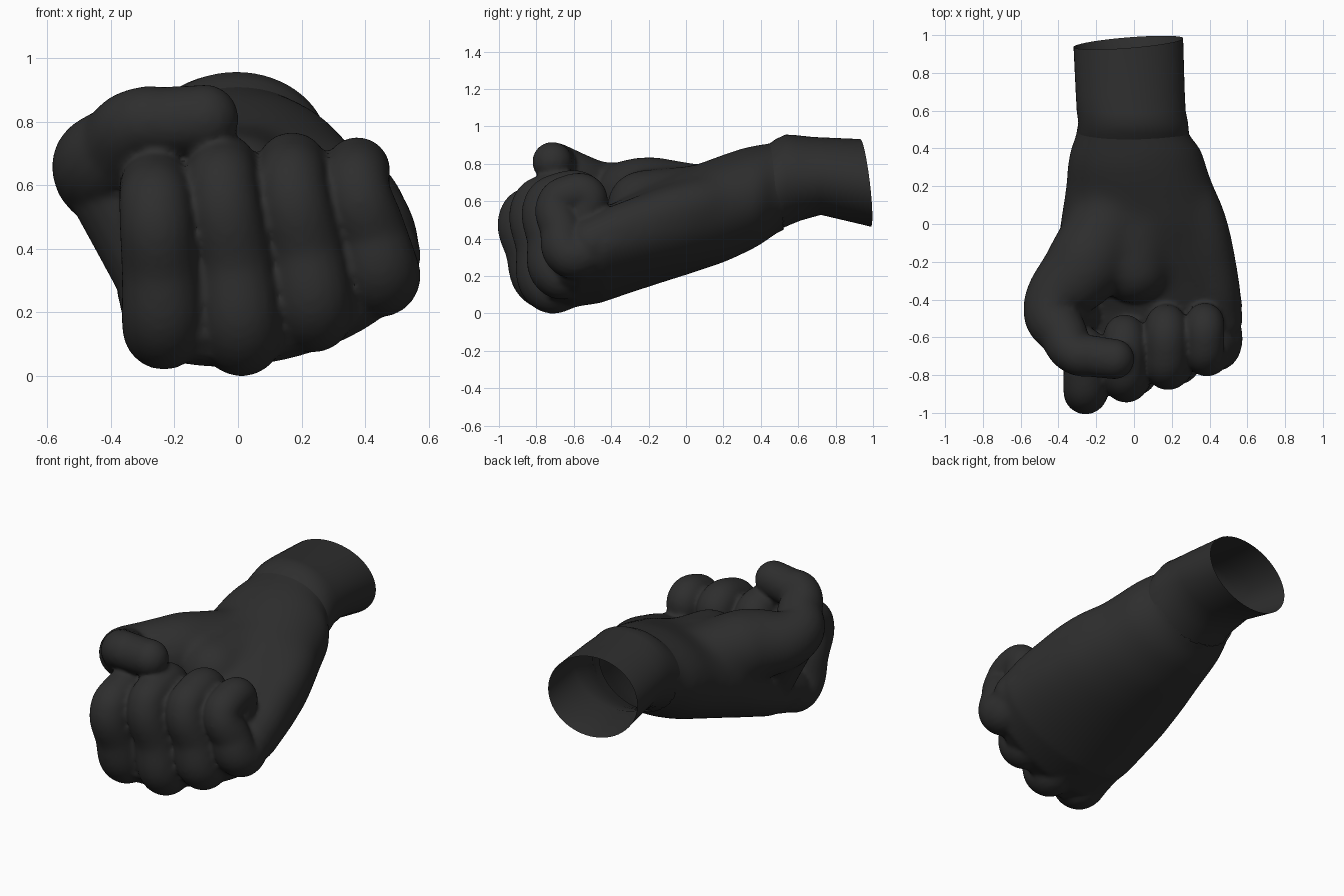
import bpy, bmesh, math
from mathutils import Vector

cube = bpy.data.objects.get("Cube")
if cube:
    bpy.data.objects.remove(cube, do_unlink=True)

black = bpy.data.materials.new("black fabric")
black.use_nodes = True
colour = (0.027, 0.027, 0.027, 1)
black.diffuse_color = colour
black.node_tree.nodes["Principled BSDF"].inputs["Base Color"].default_value = colour


def add_object(name, data):
    obj = bpy.data.objects.new(name, data)
    bpy.context.collection.objects.link(obj)
    return obj


def ring(bm, y, xc, zc, hw, hh, tilt=0.0, slant=(0, 0), sides=64):
    """Elliptical cross-section across the arm, optionally tilted or slanted."""
    verts = []
    for i in range(sides):
        a = math.tau * i / sides
        u, v = hw * math.cos(a), hh * math.sin(a)
        x = u * math.cos(tilt) - v * math.sin(tilt)
        z = u * math.sin(tilt) + v * math.cos(tilt)
        verts.append(bm.verts.new((xc + x, y + slant[0] * x + slant[1] * z, zc + z)))
    return verts


def loft(name, sections, capped):
    bm = bmesh.new()
    rings = [ring(bm, *s) for s in sections]
    for a, b in zip(rings, rings[1:]):
        for i in range(len(a)):
            j = (i + 1) % len(a)
            bm.faces.new((a[i], a[j], b[j], b[i]))
    if capped:
        bm.faces.new(rings[0])
        bm.faces.new(rings[-1])
    bmesh.ops.recalc_face_normals(bm, faces=bm.faces)
    mesh = bpy.data.meshes.new(name)
    bm.to_mesh(mesh)
    bm.free()
    return add_object(name, mesh)


def tube(bm, points):
    """Rounded limb through points of (x, y, z, radius), added to bm."""
    curve = bpy.data.curves.new("limb", "CURVE")
    curve.dimensions = "3D"
    curve.bevel_depth = 1.0
    curve.bevel_resolution = 8
    curve.use_fill_caps = True
    spline = curve.splines.new("BEZIER")
    spline.bezier_points.add(len(points) - 1)
    for bp, (x, y, z, r) in zip(spline.bezier_points, points):
        bp.co = (x, y, z)
        bp.radius = r
        bp.handle_left_type = bp.handle_right_type = "AUTO"
    obj = add_object("limb", curve)
    mesh = bpy.data.meshes.new_from_object(
        obj.evaluated_get(bpy.context.evaluated_depsgraph_get()))
    bm.from_mesh(mesh)
    bpy.data.objects.remove(obj, do_unlink=True)
    bpy.data.meshes.remove(mesh)
    for x, y, z, r in (points[0], points[-1]):
        ball = bmesh.ops.create_uvsphere(bm, u_segments=24, v_segments=16, radius=r)
        bmesh.ops.translate(bm, verts=ball["verts"], vec=Vector((x, y, z)))


# Palm and back of the hand: y, centre x, centre z, half width, half height, tilt
hand = loft("gloved_hand", [
    (0.58, -0.01, 0.71, 0.28, 0.23),
    (0.48, -0.01, 0.67, 0.295, 0.245),
    (0.40, 0.01, 0.635, 0.35, 0.27),
    (0.30, 0.015, 0.60, 0.372, 0.285),
    (0.20, 0.03, 0.56, 0.392, 0.29, 0.03),
    (0.00, 0.05, 0.49, 0.445, 0.285, 0.06),
    (-0.20, 0.07, 0.41, 0.475, 0.265, 0.12),
    (-0.45, 0.10, 0.31, 0.48, 0.24, 0.2, (0.05, 0)),
    (-0.62, 0.10, 0.265, 0.465, 0.22, 0.22, (0.15, 0)),
    (-0.74, 0.09, 0.25, 0.42, 0.18, 0.22, (0.26, 0)),
    (-0.79, 0.08, 0.25, 0.34, 0.11, 0.22, (0.28, 0)),
], True)

bm = bmesh.new()
bm.from_mesh(hand.data)

# Curled fingers: knuckle, top x, front y, top z, back y, radius
fingers = [
    ((-0.235, -0.765, 0.155), -0.26, -0.885, 0.57, -0.67, 0.114),
    ((0.01, -0.735, 0.135), -0.05, -0.82, 0.63, -0.60, 0.112),
    ((0.235, -0.685, 0.21), 0.17, -0.755, 0.635, -0.545, 0.112),
    ((0.445, -0.62, 0.32), 0.375, -0.695, 0.635, -0.53, 0.104),
]
for (kx, ky, kz), x, front, top, back, r in fingers:
    mid = top - 0.05
    tube(bm, [
        (kx * 0.7, ky + 0.75, kz + 0.25, 0.13),
        (kx * 0.85, ky + 0.35, kz + 0.095, 0.13),
        (kx * 0.97, ky + 0.1, kz + 0.02, 0.13),
        (kx, ky, kz, 0.13),
        (kx * 0.6 + x * 0.4, (ky + front * 2) / 3, (kz + mid) / 2, r + 0.008),
        (x, front, mid, r),
        (x, front + 0.065, top, r),
        (x, back, top - 0.005, r),
        (x, back - 0.01, top - 0.11, r * 0.95),
    ])

# Thumb folded across the fingers, and the web beneath it
tube(bm, [(-0.08, 0.12, 0.59, 0.20), (-0.25, -0.20, 0.625, 0.22),
          (-0.43, -0.46, 0.66, 0.157), (-0.375, -0.585, 0.73, 0.13),
          (-0.31, -0.685, 0.795, 0.112),
          (-0.22, -0.70, 0.80, 0.11), (-0.105, -0.715, 0.81, 0.107)])
tube(bm, [(-0.40, -0.45, 0.62, 0.15), (-0.25, -0.46, 0.30, 0.13)])

# Fleshy pads: beside the thumb, and along the outer edge of the palm
tube(bm, [(0.05, 0.15, 0.60, 0.2), (0.0, -0.22, 0.57, 0.2)])
tube(bm, [(0.22, 0.25, 0.60, 0.15), (0.33, 0.05, 0.575, 0.15),
          (0.41, -0.25, 0.485, 0.14), (0.44, -0.50, 0.38, 0.135)])
bm.to_mesh(hand.data)
bm.free()

# Fuse the parts into one skin and soften the joins
remesh = hand.modifiers.new("Fuse", "REMESH")
remesh.mode = "VOXEL"
remesh.voxel_size = 0.013
soften = hand.modifiers.new("Soften", "SMOOTH")
soften.factor = 0.5
soften.iterations = 7
fused = bpy.data.meshes.new_from_object(
    hand.evaluated_get(bpy.context.evaluated_depsgraph_get()))
hand.modifiers.clear()
hand.data = fused

# Blend the palm further, fading out towards the fingers, then open the wrist
bm = bmesh.new()
bm.from_mesh(fused)
for step in range(60):
    limit = -0.40 + 0.003 * step
    palm = [v for v in bm.verts if limit < v.co.y < 0.5]
    bmesh.ops.smooth_vert(bm, verts=palm, factor=0.5,
                          use_axis_x=True, use_axis_y=True, use_axis_z=True)
bmesh.ops.delete(bm, context="FACES",
                 geom=[f for f in bm.faces if f.calc_center_median().y > 0.52])
bm.to_mesh(fused)
bm.free()

# Open cuff with a slanted end
cuff = loft("cuff", [
    (0.44, -0.005, 0.66, 0.294, 0.243),
    (0.48, -0.005, 0.685, 0.296, 0.247),
    (0.54, -0.005, 0.713, 0.29, 0.243, 0, (0, -0.03)),
    (0.60, -0.015, 0.725, 0.288, 0.228, 0, (0, -0.06)),
    (0.70, -0.02, 0.735, 0.288, 0.208, 0, (0.04, -0.1)),
    (0.96, -0.03, 0.698, 0.29, 0.234, 0, (0.08, -0.12)),
], False)

for obj in (hand, cuff):
    obj.data.materials.clear()
    obj.data.materials.append(black)
    bpy.ops.object.select_all(action="DESELECT")
    obj.select_set(True)
    bpy.context.view_layer.objects.active = obj
    bpy.ops.object.shade_smooth_by_angle(angle=math.radians(50))
